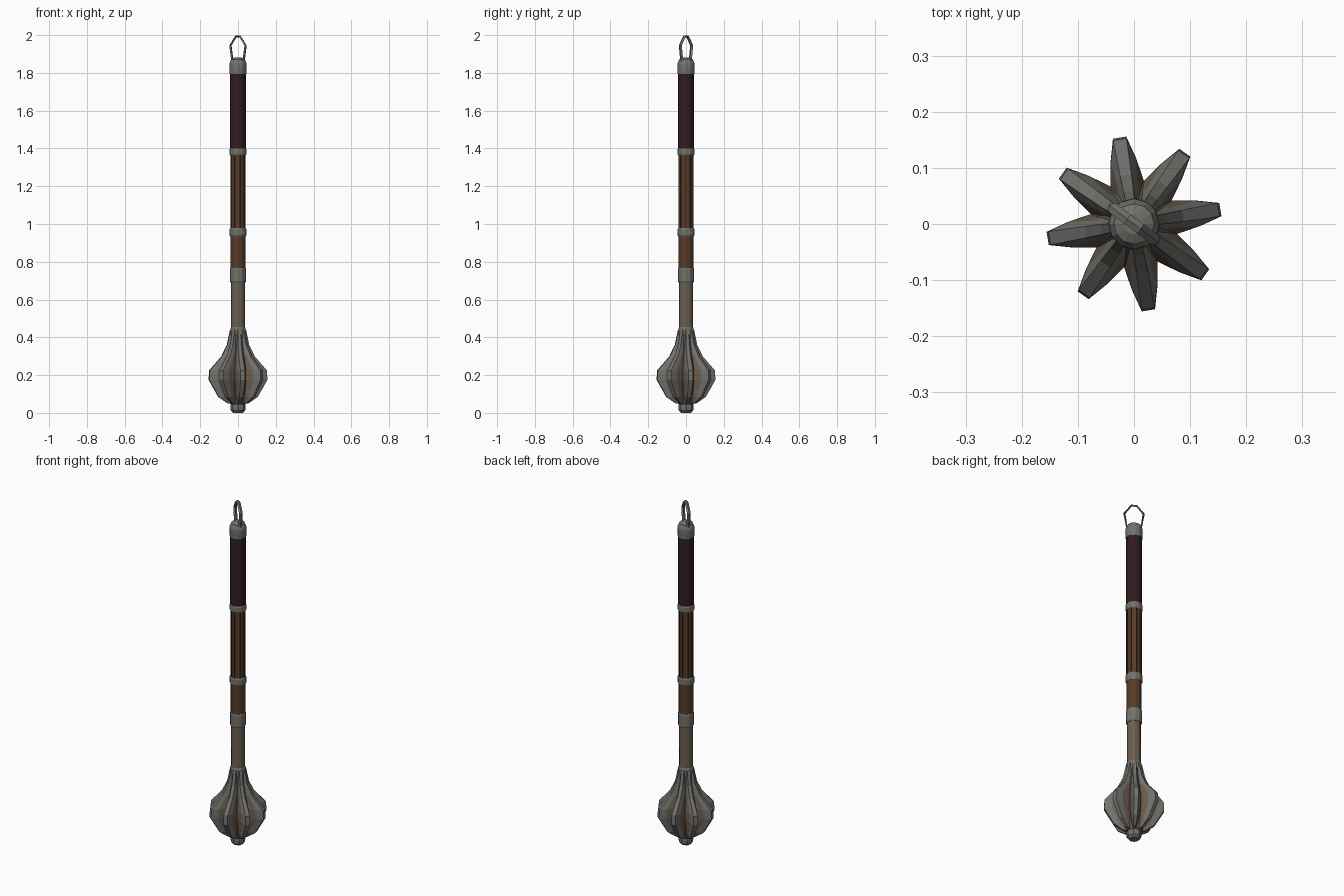
import bpy, bmesh, math
from mathutils import Vector

if "Cube" in bpy.data.objects:
    bpy.data.objects.remove(bpy.data.objects["Cube"])

def mat(name, c):
    m = bpy.data.materials.new(name)
    m.diffuse_color = (*c, 1)
    m.use_nodes = True
    m.node_tree.nodes["Principled BSDF"].inputs["Base Color"].default_value = m.diffuse_color
    return m

STEEL = mat("grey steel", (0.165, 0.165, 0.152))
TAN = mat("tan metal", (0.15, 0.112, 0.079))
BROWN = mat("brown wood", (0.095, 0.044, 0.02))
DARK = mat("dark wood", (0.05, 0.024, 0.013))
GRIP = mat("dark red leather", (0.03, 0.012, 0.013))

def finish(name, bm, mats):
    bmesh.ops.recalc_face_normals(bm, faces=bm.faces)
    me = bpy.data.meshes.new(name)
    bm.to_mesh(me)
    bm.free()
    for m in mats:
        me.materials.append(m)
    ob = bpy.data.objects.new(name, me)
    bpy.context.collection.objects.link(ob)
    return ob

def lathe(name, prof, mats, n=12, rule=None):
    """Revolve (radius, z) points; rule(i) gives the material of side i."""
    bm = bmesh.new()
    rings = [[bm.verts.new((r * math.cos(2 * math.pi * i / n),
                            r * math.sin(2 * math.pi * i / n), z))
              for i in range(n)] for r, z in prof]
    for a, b in zip(rings, rings[1:]):
        for i in range(n):
            j = (i + 1) % n
            f = bm.faces.new((a[i], a[j], b[j], b[i]))
            f.material_index = rule(i) if rule else 0
    bm.faces.new(rings[0])
    bm.faces.new(rings[-1])
    return finish(name, bm, mats)

# Shaft sections
lathe("lower_shaft", [(0.037, 0.42), (0.036, 0.70)], [TAN])
lathe("middle_shaft", [(0.040, 0.76), (0.040, 0.95)], [BROWN])
lathe("grip", [(0.042, 1.395), (0.042, 1.805)], [GRIP])

# Slatted wood: raised slats with narrow dark grooves between
def slats(n=10, z0=0.97, z1=1.38):
    bm = bmesh.new()
    pts = []
    for k in range(n):
        for f, r in ((0.0, 0.041), (0.76, 0.041), (0.80, 0.037), (0.96, 0.037)):
            a = 2 * math.pi * (k + f) / n
            pts.append((r * math.cos(a), r * math.sin(a)))
    lo = [bm.verts.new((x, y, z0)) for x, y in pts]
    hi = [bm.verts.new((x, y, z1)) for x, y in pts]
    for i in range(len(pts)):
        j = (i + 1) % len(pts)
        f = bm.faces.new((lo[i], lo[j], hi[j], hi[i]))
        f.material_index = 0 if i % 4 == 0 else 1
    return finish("slatted_shaft", bm, [BROWN, DARK])
slats()

# Steel collars
for name, z0, z1, r in (("head_collar", 0.405, 0.455, 0.041),
                        ("lower_collar", 0.69, 0.77, 0.043),
                        ("middle_collar", 0.935, 0.98, 0.045),
                        ("upper_collar", 1.362, 1.402, 0.045)):
    lathe(name, [(r - 0.004, z0), (r, z0 + 0.008), (r, z1 - 0.008), (r - 0.004, z1)], [STEEL])

# Pommel cap
lathe("pommel_cap", [(0.044, 1.795), (0.046, 1.83), (0.045, 1.85), (0.036, 1.872), (0.018, 1.882)], [STEEL])

# Hanging loop: a pointed strap in a diagonal plane
def loop():
    path = [(-0.036, 1.855), (-0.05, 1.945), (-0.014, 1.993),
            (0.014, 1.993), (0.05, 1.945), (0.036, 1.855)]
    ang = math.radians(-37)
    u, v = Vector((math.cos(ang), math.sin(ang), 0)), Vector((-math.sin(ang), math.cos(ang), 0))
    bm = bmesh.new()
    rings = []
    for x, z in path:
        out = Vector((x, 0, z - 1.93)).normalized()
        o = u * out.x + Vector((0, 0, out.z))
        c = u * x + Vector((0, 0, z))
        rings.append([bm.verts.new(c + o * s * 0.006 + v * t * 0.010)
                      for s, t in ((1, 0), (0, 1), (-1, 0), (0, -1))])
    for a, b in zip(rings, rings[1:]):
        for i in range(4):
            j = (i + 1) % 4
            bm.faces.new((a[i], a[j], b[j], b[i]))
    bm.faces.new(rings[0])
    bm.faces.new(rings[-1])
    return finish("hanging_loop", bm, [STEEL])
loop()

# Head core and bottom knob
core = lathe("head_core", [(0.04, 0.045), (0.066, 0.10), (0.08, 0.16), (0.08, 0.23),
                           (0.06, 0.30), (0.042, 0.37), (0.037, 0.44)], [TAN], 16)
lathe("bottom_knob", [(0.026, 0.0), (0.038, 0.012), (0.040, 0.035), (0.034, 0.062)], [STEEL], 8)

# Eight wedge flanges: tan flanks, grey outer bevel and edge
def flange(k):
    ang = math.radians(9.5 + 45 * k)
    u, v = Vector((math.cos(ang), math.sin(ang), 0)), Vector((-math.sin(ang), math.cos(ang), 0))
    # z, tip radius, root radius, root half width, tip half width
    prof = [(0.050, 0.055, 0.020, 0.010, 0.006), (0.085, 0.105, 0.035, 0.024, 0.010),
            (0.175, 0.156, 0.050, 0.034, 0.012), (0.225, 0.153, 0.050, 0.034, 0.012),
            (0.30, 0.088, 0.036, 0.025, 0.010), (0.36, 0.059, 0.025, 0.017, 0.009),
            (0.44, 0.042, 0.020, 0.012, 0.008)]
    bm = bmesh.new()
    rings = []
    for z, rt, rr, wr, wt in prof:
        rm, wm = rr + (rt - rr) * 0.62, wr + (wt - wr) * 0.5
        row = ((rr, -wr), (rm, -wm), (rt, -wt), (rt, wt), (rm, wm), (rr, wr))
        rings.append([bm.verts.new(u * r + v * w + Vector((0, 0, z))) for r, w in row])
    for s, (a, b) in enumerate(zip(rings, rings[1:])):
        for i in range(6):
            j = (i + 1) % 6
            f = bm.faces.new((a[i], a[j], b[j], b[i]))
            f.material_index = 1 if i in (1, 2, 3) or s >= 4 else 0
    for r in (rings[0], rings[-1]):
        bm.faces.new(r).material_index = 1
    return finish("flange_%d" % (k + 1), bm, [TAN, STEEL])
for k in range(8):
    flange(k)
